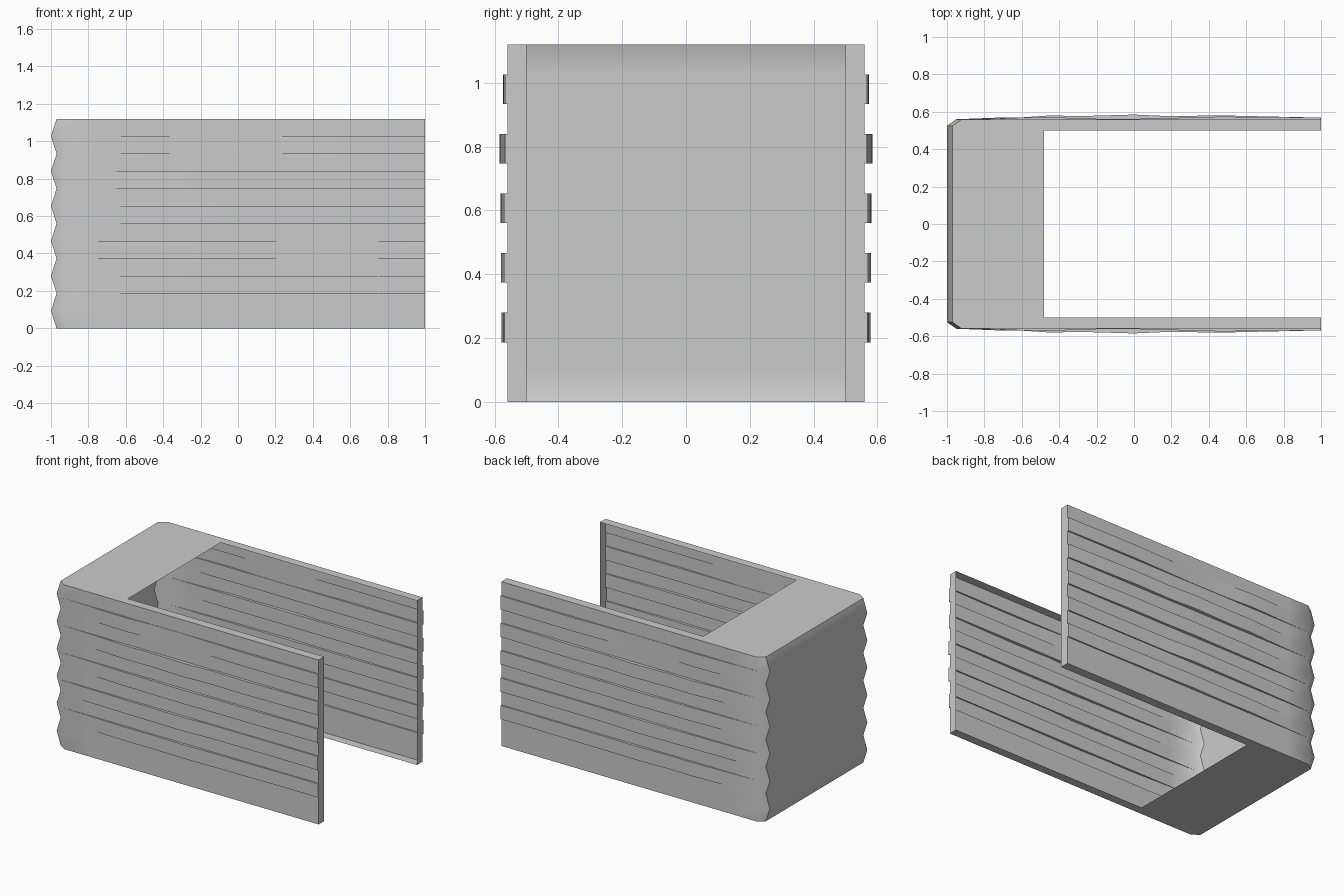
import bpy, bmesh

if "Cube" in bpy.data.objects:
    bpy.data.objects.remove(bpy.data.objects["Cube"])

N = 12                      # horizontal courses
HEIGHT = 1.12
STEP = HEIGHT / N
OUTER, INNER, BACK_IN = 0.56, 0.50, -0.48

# Raised courses: outward bulge at each column along the wall
COLS = [-0.75, -0.60, -0.45, -0.28, 0.0, 0.20, 0.45, 0.75, 1.0]
BULGE = {
    2: [.004, .009, .014, .012, .018, .014, .012, .008, .009],
    4: [.008, .010, .014, .016, .020, .008, .008, .008, .010],
    6: [.004, .009, .014, .016, .021, .016, .018, .012, .010],
    8: [.004, .010, .020, .017, .025, .016, .021, .014, .008],
    10: [.003, .009, .013, .003, .002, .007, .014, .012, .008],
}


def back_x(level):
    """Zigzag of the closed end."""
    return -1.0 if level % 2 else -0.97


def row(band, level, side):
    """Points of one half outline at a level, from the back middle to the open end."""
    z, xb = level * STEP, back_x(level)
    pts = [(xb, 0, z), (xb, side * 0.525, z), (xb + 0.05, side * OUTER, z)]
    bulge = BULGE.get(band, [0] * len(COLS))
    return pts + [(x, side * (OUTER + b), z) for x, b in zip(COLS, bulge)]


def make_object(name, polygons, smooth):
    bm = bmesh.new()
    for poly in polygons:
        if len({tuple(round(c, 5) for c in p) for p in poly}) > 2:
            bm.faces.new([bm.verts.new(p) for p in poly])
    bmesh.ops.remove_doubles(bm, verts=bm.verts, dist=0.0003)
    mesh = bpy.data.meshes.new(name)
    bm.to_mesh(mesh)
    bm.free()
    obj = bpy.data.objects.new(name, mesh)
    bpy.context.collection.objects.link(obj)
    if smooth:
        bpy.ops.object.select_all(action='DESELECT')
        obj.select_set(True)
        bpy.context.view_layer.objects.active = obj
        bpy.ops.object.shade_smooth_by_angle(angle=0.66)
    return obj


def strip(a, b, side):
    """Quads joining two rows, facing outward."""
    for i in range(len(a) - 1):
        quad = [a[i], a[i + 1], b[i + 1], b[i]]
        yield quad if side < 0 else quad[::-1]


# Outer skin: courses, and ledges where a course stands proud
skin, ends = [], []
for side in (-1, 1):
    for k in range(N):
        low, high = row(k, k, side), row(k, k + 1, side)
        skin += strip(low, high, side)
        if k < N - 1:
            skin += strip(high[2:], row(k + 1, k + 1, side)[2:], side)
        # End strip of the wall at the open side
        end = [(1, side * INNER, low[0][2]), low[-1], high[-1],
               (1, side * INNER, high[0][2])]
        ends.append(end if side > 0 else end[::-1])
make_object("stepped_wall_skin", skin, True)
make_object("wall_end_strips", ends, False)

# U-shaped rims closing the shell above and below; the inside stays open
for name, level in (("bottom_rim", 0), ("top_rim", N)):
    z, xb = level * STEP, back_x(level)
    outline = [(xb, -0.525), (xb + 0.05, -OUTER), (1, -OUTER), (1, -INNER),
               (BACK_IN, -INNER), (BACK_IN, INNER), (1, INNER), (1, OUTER),
               (xb + 0.05, OUTER), (xb, 0.525)]
    poly = [(x, y, z) for x, y in outline]
    make_object(name, [poly if level else poly[::-1]], False)
